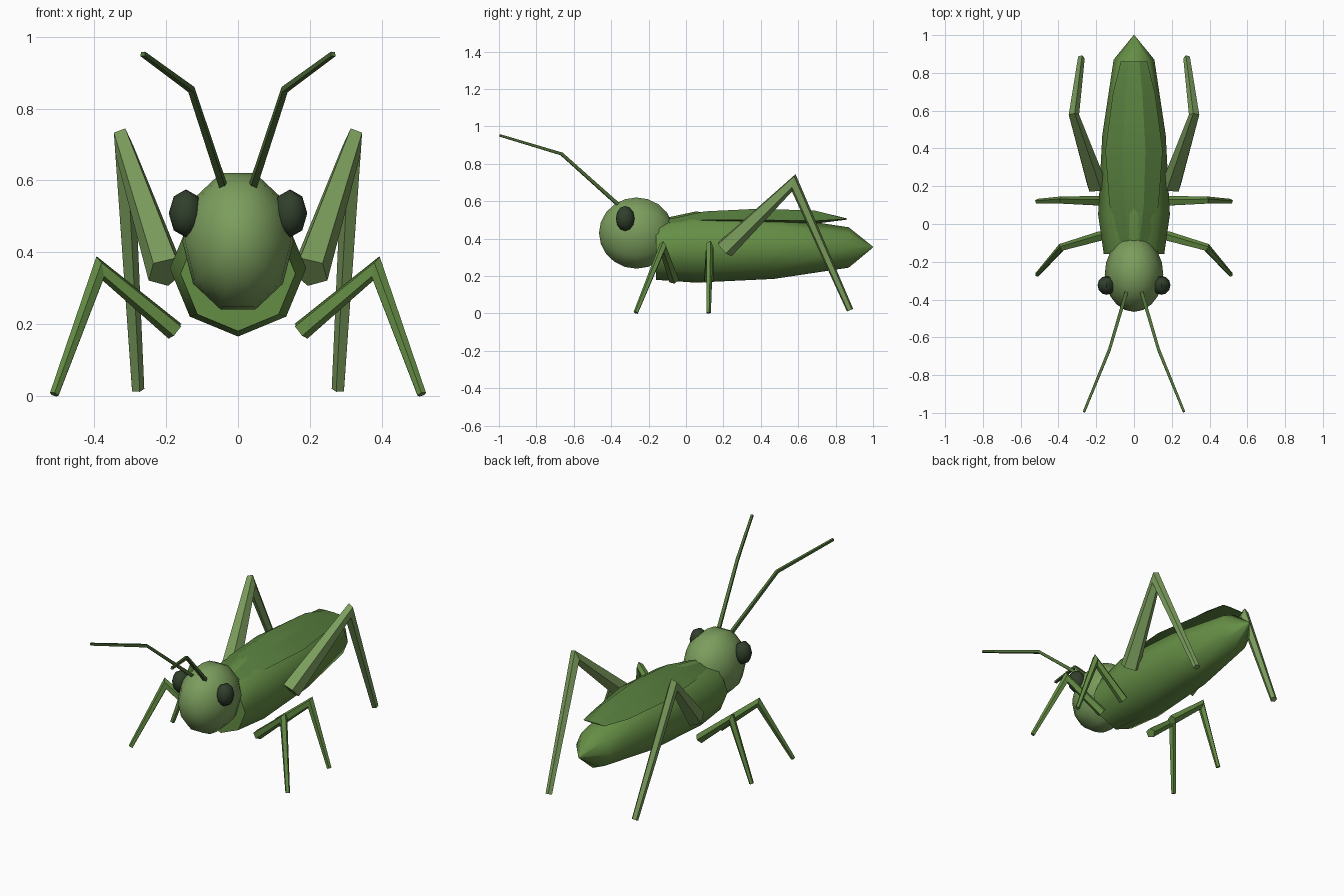
import bpy, bmesh
from math import sin, cos, tau, radians
from mathutils import Vector, Matrix

if "Cube" in bpy.data.objects:
    bpy.data.objects.remove(bpy.data.objects["Cube"])


def material(name, rgb):
    m = bpy.data.materials.new(name)
    m.diffuse_color = (*rgb, 1)
    m.use_nodes = True
    m.node_tree.nodes["Principled BSDF"].inputs["Base Color"].default_value = m.diffuse_color
    return m


BODY = material("body_green", (0.13, 0.27, 0.06))
LIGHT = material("light_green", (0.20, 0.34, 0.11))
WING = material("wing_green", (0.10, 0.22, 0.05))
DARK = material("antenna_green", (0.08, 0.16, 0.04))
EYE = material("eye_dark", (0.03, 0.05, 0.025))


def finish(name, bm, mat, smooth=0, mirror=False):
    bmesh.ops.recalc_face_normals(bm, faces=bm.faces)
    me = bpy.data.meshes.new(name)
    bm.to_mesh(me)
    bm.free()
    ob = bpy.data.objects.new(name, me)
    bpy.context.collection.objects.link(ob)
    me.materials.append(mat)
    if mirror:
        ob.modifiers.new("mirror", 'MIRROR')
    if smooth:
        bpy.ops.object.select_all(action='DESELECT')
        ob.select_set(True)
        bpy.context.view_layer.objects.active = ob
        bpy.ops.object.shade_smooth_by_angle(angle=radians(smooth))
    return ob


def loft(rings):
    bm = bmesh.new()
    vs = [[bm.verts.new(p) for p in ring] for ring in rings]
    n = len(vs[0])
    for a, b in zip(vs, vs[1:]):
        for i in range(n):
            j = (i + 1) % n
            bm.faces.new((a[i], a[j], b[j], b[i]))
    bm.faces.new(vs[0])
    bm.faces.new(vs[-1])
    return bm


def limb(name, points, radii, sides, mat):
    """Two-segment tapered limb with a mitred joint, mirrored across x."""
    a, k, e = map(Vector, points)
    d0, d1 = (k - a).normalized(), (e - k).normalized()
    u = d0.cross(Vector((0, 0, 1))).normalized()
    w = u.cross(d0)
    offs = [u * cos(tau * (i + .5) / sides) + w * sin(tau * (i + .5) / sides)
            for i in range(sides)]
    bis = (d0 + d1).normalized()
    mid = [o - d0 * (o.dot(bis) / d0.dot(bis)) for o in offs]
    end = [o - d1 * o.dot(d1) for o in mid]
    rings = [[p + o * r for o in os]
             for p, os, r in zip((a, k, e), (offs, mid, end), radii)]
    finish(name, loft(rings), mat, mirror=True)


def ellipsoid(name, centre, size, segs, rings, mat, mirror=False):
    bm = bmesh.new()
    m = (Matrix.Translation(centre) @ Matrix.Diagonal((*size, 1))
         @ Matrix.Rotation(radians(90), 4, 'X') @ Matrix.Rotation(radians(90), 4, 'Z'))
    bmesh.ops.create_uvsphere(bm, u_segments=segs, v_segments=rings, radius=1, matrix=m)
    finish(name, bm, mat, smooth=50, mirror=mirror)


# Body: octagonal lathe along y (y, centre z, radius)
body = [(-.16, .34, .16), (.05, .355, .19), (.47, .353, .168),
        (.87, .353, .108), (1.0, .355, .002)]
finish("body", loft([[(r * cos(tau * i / 8), y, z + r * sin(tau * i / 8)) for i in range(8)]
                     for y, z, r in body]), BODY, smooth=50)

# Folded wings: thin ridged shell (y, half width, edge z, ridge z, underside z)
wing = [(-.09, .075, .485, .505, .47), (.1, .13, .50, .546, .48), (.39, .152, .50, .56, .48),
        (.69, .112, .495, .55, .48), (.86, .07, .505, .508, .502)]
finish("wing_cover", loft([[(-w, y, e), (-w * .4, y, t), (w * .4, y, t), (w, y, e), (0, y, b)]
                           for y, w, e, t, b in wing]), WING, smooth=25)

# Head and eyes
ellipsoid("head", (0, -.265, .43), (.155, .2, .2), 10, 10, LIGHT)
ellipsoid("eyes", (.145, -.325, .508), (.048, .05, .067), 8, 6, EYE, mirror=True)

# Antennae
limb("antennae", [(.04, -.36, .58), (.13, -.665, .853), (.265, -.995, .952)],
     (.013, .011, .009), 4, DARK)

# Legs
limb("front_legs", [(.175, -.065, .18), (.385, -.125, .355), (.512, -.268, .004)],
     (.028, .021, .013), 5, BODY)
limb("middle_legs", [(.175, .12, .18), (.385, .125, .355), (.512, .12, .003)],
     (.028, .021, .013), 5, BODY)
limb("hind_legs", [(.2, .205, .345), (.32, .575, .70), (.28, .877, .018)],
     (.055, .029, .019), 5, LIGHT)
